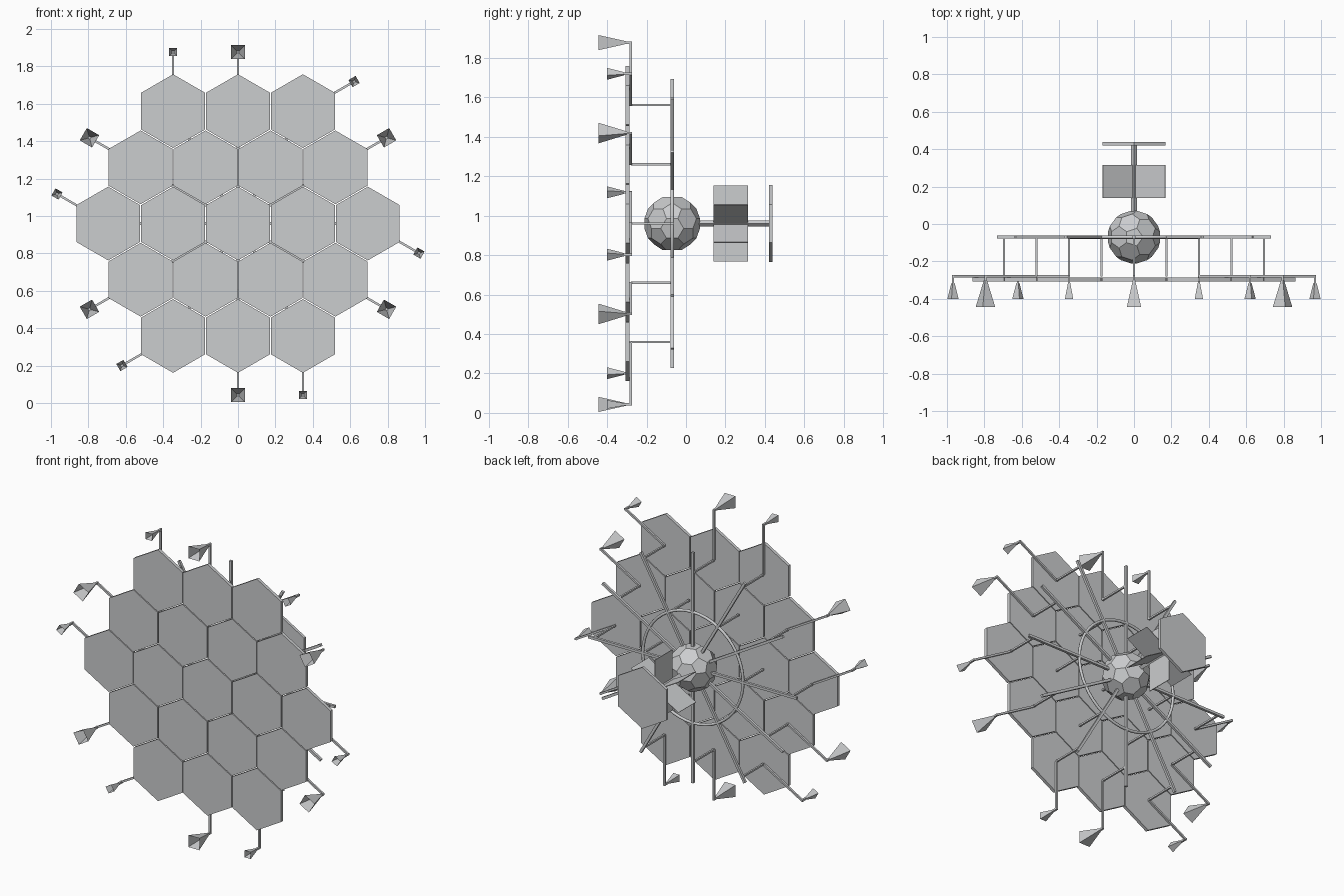
import bpy, bmesh
from math import sin, cos, pi, radians
from mathutils import Vector, Matrix

cube = bpy.data.objects.get("Cube")
if cube:
    bpy.data.objects.remove(cube, do_unlink=True)

CZ = 0.96            # height of the central axis
PITCH = 0.347        # spacing of the hexagonal tiles
ROW = PITCH * sin(pi / 3)
TILE_Y, ARM_Y, HUB_Y = -0.297, -0.28, -0.07


def material(name, rgb):
    m = bpy.data.materials.new(name)
    m.use_nodes = True
    m.diffuse_color = (*rgb, 1)
    m.node_tree.nodes["Principled BSDF"].inputs["Base Color"].default_value = (*rgb, 1)
    return m


GREY = material("light grey", (0.6, 0.61, 0.62))


def finish(name, bm):
    me = bpy.data.meshes.new(name)
    bm.to_mesh(me)
    bm.free()
    me.materials.append(GREY)
    ob = bpy.data.objects.new(name, me)
    bpy.context.collection.objects.link(ob)
    return ob


def polar(r, deg, y):
    a = radians(deg)
    return Vector((r * cos(a), y, CZ + r * sin(a)))


def rod(name, a, b, size):
    """Square bar of width size between two points."""
    d = b - a
    bm = bmesh.new()
    bmesh.ops.create_cube(bm, size=1)
    turn = d.to_track_quat('Z', 'Y').to_matrix().to_4x4()
    bm.transform(Matrix.Translation((a + b) / 2) @ turn @ Matrix.Diagonal((size, size, d.length, 1)))
    return finish(name, bm)


def hexagon(name, centre, radius, depth):
    """Upright hexagonal plate with a corner at the top, facing front."""
    bm = bmesh.new()
    bmesh.ops.create_cone(bm, cap_ends=True, segments=6, radius1=radius, radius2=radius, depth=depth)
    spin = Matrix.Rotation(pi / 2, 4, 'X')
    bm.transform(Matrix.Translation(centre) @ spin)
    top = max(v.co.z for v in bm.verts) - centre.z
    if top < radius * 0.95:   # put a corner on top
        bm.transform(Matrix.Translation(centre) @ Matrix.Rotation(pi / 6, 4, 'Y') @ Matrix.Translation(-centre))
    return finish(name, bm)


def horn(name, tip, deg, half, y0, y1):
    """Open square funnel that widens towards the front."""
    bm = bmesh.new()
    rings = []
    for r, y in ((0.006, y0), (half, y1)):
        rings.append([bm.verts.new(tip + Vector((r * 2 ** 0.5 * cos(t), y - tip.y, r * 2 ** 0.5 * sin(t))))
                      for t in (radians(deg + 45 + 90 * k) for k in range(4))])
    back, front = rings
    for i in range(4):
        j = (i + 1) % 4
        bm.faces.new((back[i], back[j], front[j], front[i]))
    bm.faces.new(back)
    bmesh.ops.recalc_face_normals(bm, faces=bm.faces)
    return finish(name, bm)


# Mirror tiles: five rows of three to five hexagons
for row in range(-2, 3):
    count = 5 - abs(row)
    for i in range(count):
        x = (i - (count - 1) / 2) * PITCH
        hexagon("mirror_tile", Vector((x, TILE_Y, CZ + row * ROW)), 0.197, 0.02)

# Spokes, posts, arms and horns around the rim
for k in range(12):
    deg = 30 * k
    corner = k % 2 == 0
    r = 2 * PITCH if corner else 2 * ROW
    rod("spoke", polar(0.1, deg, HUB_Y), polar(0.732, deg, HUB_Y), 0.016)
    foot = polar(r, deg, ARM_Y)
    rod("rim_post", polar(r, deg, HUB_Y), foot, 0.011)
    heading = deg - 30 if corner else deg
    a = radians(heading)
    tip = foot + Vector((cos(a), 0, sin(a))) * 0.316
    rod("horn_arm", foot, tip, 0.012)
    neck_y = -0.315 if corner else -0.30
    rod("horn_neck", tip + Vector((0, 0.006, 0)), Vector((tip.x, neck_y, tip.z)), 0.012)
    if corner:
        horn("small_horn", tip, heading, 0.022, neck_y, -0.4)
        rod("inner_post", polar(PITCH, deg, HUB_Y), polar(PITCH, deg, ARM_Y), 0.011)
    else:
        horn("large_horn", tip, heading, 0.038, neck_y, -0.443)
rod("centre_post", Vector((0, HUB_Y, CZ)), Vector((0, ARM_Y, CZ)), 0.011)

# Support ring
bpy.ops.mesh.primitive_torus_add(major_radius=0.352, minor_radius=0.009, major_segments=48,
                                 minor_segments=8, location=(0, HUB_Y, CZ), rotation=(pi / 2, 0, 0))
ring = bpy.context.object
ring.name = "support_ring"
ring.data.materials.append(GREY)
bpy.ops.object.shade_smooth_by_angle(angle=radians(50))

# Hub: icosahedron with its corners cut off
ico = bmesh.new()
bmesh.ops.create_icosphere(ico, subdivisions=1, radius=1)
hub = bmesh.new()
for e in ico.edges:
    p, q = (v.co for v in e.verts)
    for t in (1 / 3, 2 / 3):
        hub.verts.new(p.lerp(q, t).normalized() * 0.144)
ico.free()
bmesh.ops.convex_hull(hub, input=hub.verts)
bmesh.ops.dissolve_limit(hub, angle_limit=radians(3), verts=hub.verts, edges=hub.edges)
bmesh.ops.recalc_face_normals(hub, faces=hub.faces)
hub.transform(Matrix.Translation((0, HUB_Y, CZ)))
finish("hub", hub)

# Rear mast, turned onto its edge
mast = rod("mast", Vector((0, 0.05, 0)), Vector((0, 0.43, 0)), 0.021)
mast.rotation_euler.y = pi / 4
mast.location.z = CZ

# Radial fins round the mast
for k in range(6):
    bm = bmesh.new()
    bmesh.ops.create_cube(bm, size=1)
    bm.transform(Matrix.Translation((0, 0.227, CZ)) @ Matrix.Rotation(radians(30 + 60 * k), 4, 'Y')
                 @ Matrix.Translation((0.0975, 0, 0)) @ Matrix.Diagonal((0.191, 0.176, 0.004, 1)))
    finish("fin", bm)

# Rear plate
hexagon("rear_plate", Vector((0, 0.43, CZ)), 0.195, 0.018)
